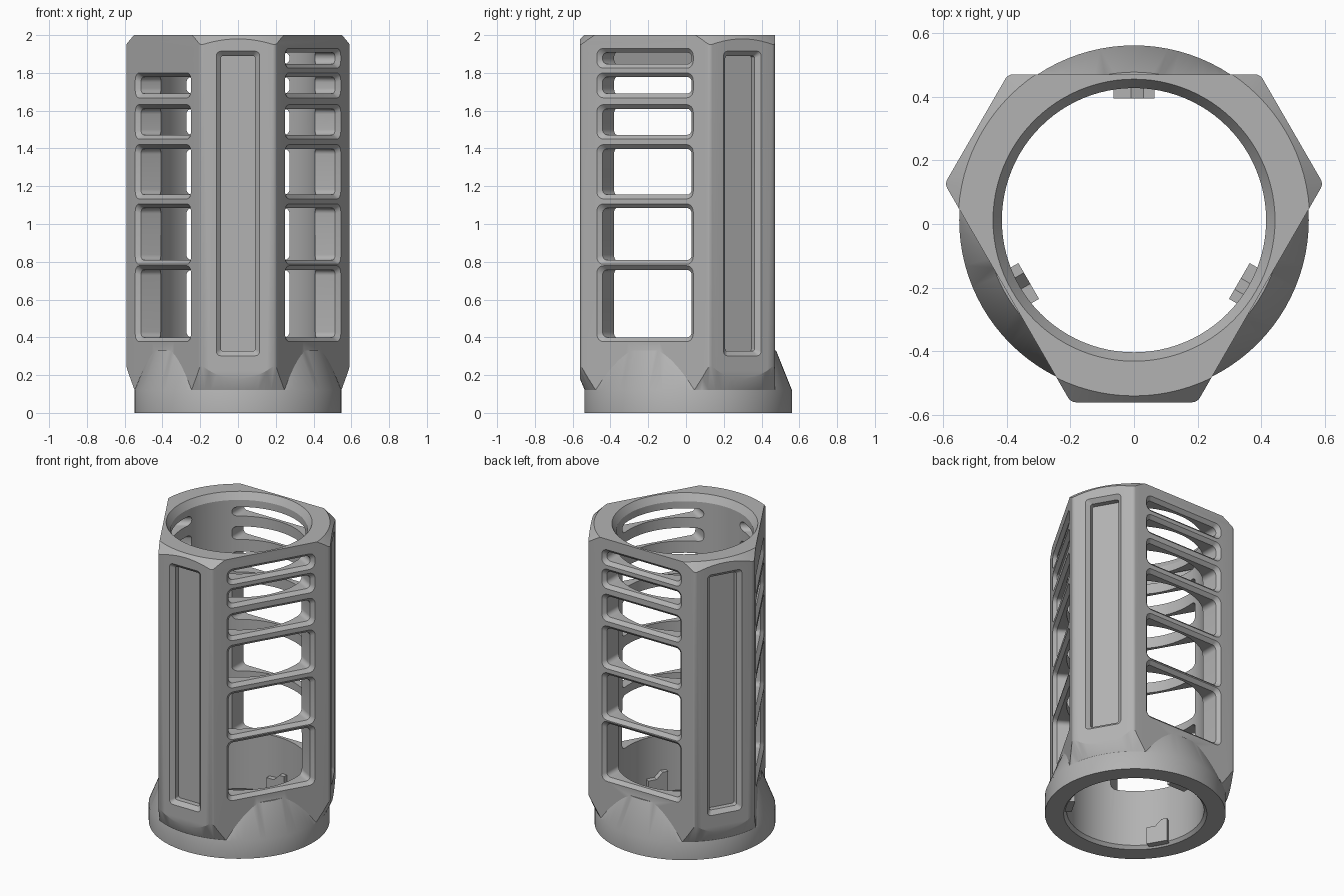
import bpy, bmesh
from math import sin, cos, pi, radians

cube = bpy.data.objects.get("Cube")
if cube:
    bpy.data.objects.remove(cube, do_unlink=True)

CENTRE_Y = 0.012
SHORT, LONG = 0.572, 0.458          # distances of narrow and wide hexagon faces
SHORT_ANGLES = [radians(a) for a in (-90, 30, 150)]
LONG_ANGLES = [radians(a) for a in (90, -30, -150)]

grey = bpy.data.materials.new("plain grey")
grey.use_nodes = True
grey.diffuse_color = (0.45, 0.45, 0.45, 1)
grey.node_tree.nodes["Principled BSDF"].inputs["Base Color"].default_value = (0.45, 0.45, 0.45, 1)


def add_loft(bm, rings):
    """Skin a closed solid through rings of equal point count."""
    loops = [[bm.verts.new(p) for p in ring] for ring in rings]
    count = len(loops[0])
    for a, b in zip(loops, loops[1:]):
        for i in range(count):
            j = (i + 1) % count
            bm.faces.new((a[i], a[j], b[j], b[i]))
    bm.faces.new(loops[0][::-1])
    bm.faces.new(loops[-1])


def make_object(name, bm):
    bmesh.ops.recalc_face_normals(bm, faces=bm.faces)
    mesh = bpy.data.meshes.new(name)
    bm.to_mesh(mesh)
    bm.free()
    mesh.materials.append(grey)
    obj = bpy.data.objects.new(name, mesh)
    obj.location.y = CENTRE_Y
    bpy.context.collection.objects.link(obj)
    return obj


def revolve(name, profile, steps=96):
    bm = bmesh.new()
    add_loft(bm, [[(r * cos(2 * pi * i / steps), r * sin(2 * pi * i / steps), z)
                   for i in range(steps)] for r, z in profile])
    return make_object(name, bm)


def on_face(angle, u, n, z):
    """Point at sideways u, outward n, height z on the face turned to angle."""
    return (n * cos(angle) - u * sin(angle), n * sin(angle) + u * cos(angle), z)


def rounded_rect(half_w, z0, z1, inset, radius):
    w, lo, hi = half_w - inset, z0 + inset, z1 - inset
    r = min(radius, (hi - lo) * 0.48)
    corners = [(w - r, hi - r), (-w + r, hi - r), (-w + r, lo + r), (w - r, lo + r)]
    return [(u + r * cos(pi / 2 * (k + s / 6)), z + r * sin(pi / 2 * (k + s / 6)))
            for k, (u, z) in enumerate(corners) for s in range(7)]


def add_opening(bm, angle, half_w, z0, z1, face, floor, bevel, radius):
    """Chamfered rounded opening from above the face down to the floor."""
    rings = []
    for n, inset in ((floor, bevel), (face - bevel, bevel), (face, 0), (face + 0.03, 0)):
        outline = rounded_rect(half_w, z0, z1, inset, radius - inset * 0.5)
        rings.append([on_face(angle, u, n, z) for u, z in outline])
    add_loft(bm, rings)


def combine(target, tool, operation):
    mod = target.modifiers.new(operation.lower(), 'BOOLEAN')
    mod.operation = operation
    mod.solver = 'EXACT'
    mod.object = tool
    tool.hide_render = True
    bpy.context.view_layer.objects.active = target
    bpy.ops.object.modifier_apply(modifier=mod.name)
    bpy.data.objects.remove(tool, do_unlink=True)


# Hexagonal body with alternating wide and narrow faces, rounded upright edges
half = (SHORT - LONG * 0.5) / cos(pi / 6)
bm = bmesh.new()
outline = [on_face(a, u, LONG, 0) for a in sorted(LONG_ANGLES) for u in (-half, half)]
add_loft(bm, [[(x, y, z) for x, y, _ in outline] for z in (0.05, 2.0)])
upright = [e for e in bm.edges if abs(e.verts[0].co.z - e.verts[1].co.z) > 1]
bmesh.ops.bevel(bm, geom=upright, offset=0.015, segments=4, profile=0.5, affect='EDGES')
body = make_object("vented_body", bm)

# Conical chamfers on the top and bottom corners
combine(body, revolve("corner_trim", [(0.548, 0.02), (0.548, 0.12), (0.65, 0.36),
                                      (0.65, 1.902), (0.542, 2.01)]), 'INTERSECT')

# Round collar tapering into the body
combine(body, revolve("collar", [(0.549, 0), (0.549, 0.12), (0.465, 0.33)]), 'UNION')

# Bore with chamfered mouth
combine(body, revolve("bore", [(0.435, -0.05), (0.435, 0), (0.417, 0.02), (0.415, 1.955),
                               (0.443, 2.0), (0.443, 2.05)]), 'DIFFERENCE')

# Windows through the wide faces, getting shorter towards the top
WINDOWS = [(0.378, 0.779), (0.787, 1.106), (1.133, 1.42),
           (1.45, 1.632), (1.668, 1.8), (1.825, 1.93)]
bm = bmesh.new()
for angle in LONG_ANGLES:
    for z0, z1 in WINDOWS:
        add_opening(bm, angle, 0.295, z0, z1, LONG, 0.24, 0.022, 0.04)
combine(body, make_object("window_cutter", bm), 'DIFFERENCE')

# Long recessed panels in the narrow faces
bm = bmesh.new()
for angle in SHORT_ANGLES:
    add_opening(bm, angle, 0.115, 0.302, 1.915, SHORT, SHORT - 0.06, 0.025, 0.025)
combine(body, make_object("panel_cutter", bm), 'DIFFERENCE')

# Stepped locking lugs inside the collar
LUG = [(-0.065, 0.01), (0.065, 0.01), (0.065, 0.125), (0.01, 0.125), (-0.03, 0.165), (-0.065, 0.165)]
bm = bmesh.new()
for angle in LONG_ANGLES:
    add_loft(bm, [[on_face(angle, u, n, z) for u, z in LUG] for n in (0.382, 0.425)])
lugs = make_object("locking_lugs", bm)

# Smooth curved walls, crisp edges
for obj in (body, lugs):
    bpy.ops.object.select_all(action='DESELECT')
    obj.select_set(True)
    bpy.context.view_layer.objects.active = obj
    bpy.ops.object.shade_smooth_by_angle(angle=radians(25))
